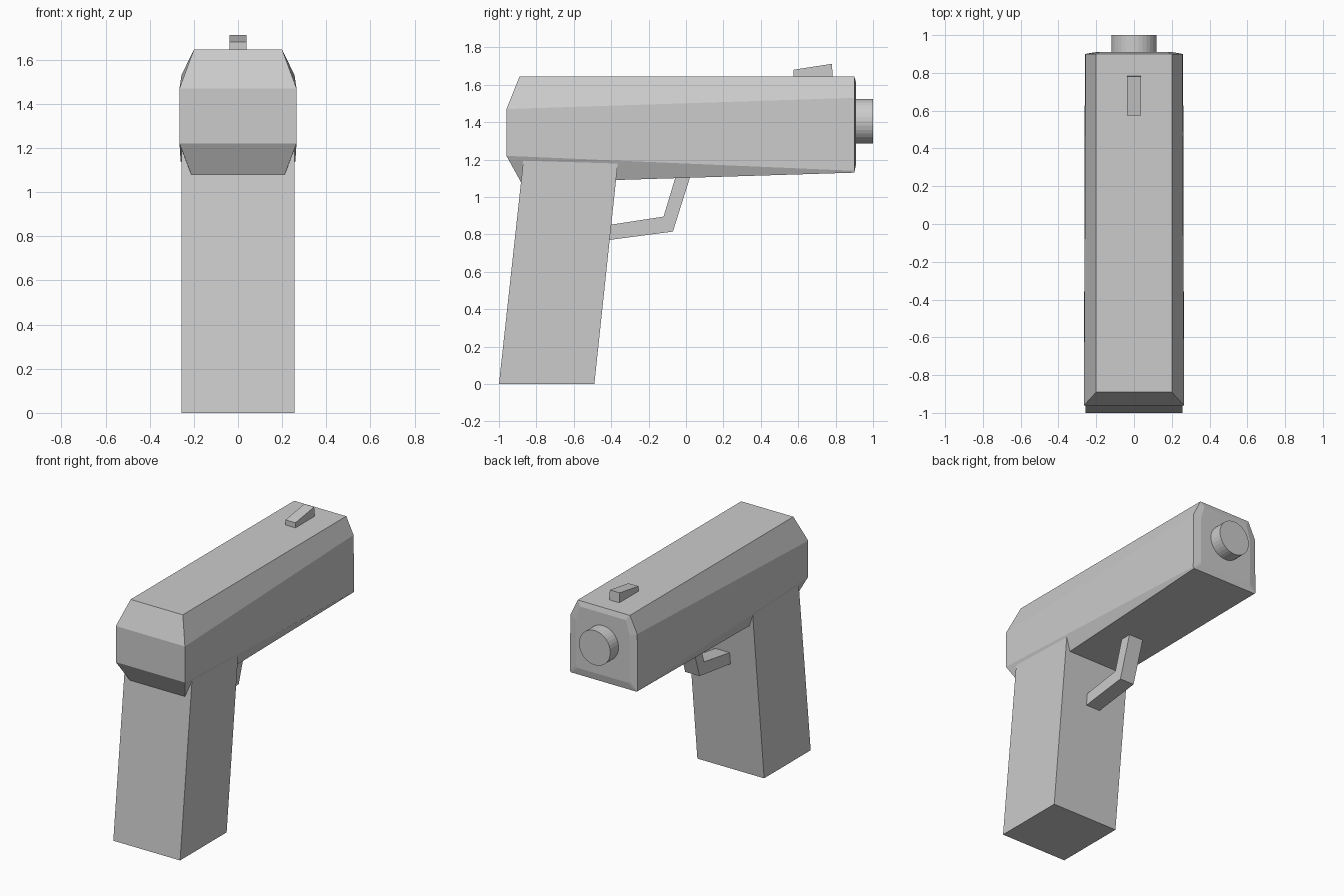
import bpy, bmesh, math

if "Cube" in bpy.data.objects:
    bpy.data.objects.remove(bpy.data.objects["Cube"])


def finish(name, bm):
    bmesh.ops.recalc_face_normals(bm, faces=bm.faces[:])
    mesh = bpy.data.meshes.new(name)
    bm.to_mesh(mesh)
    bm.free()
    obj = bpy.data.objects.new(name, mesh)
    bpy.context.collection.objects.link(obj)
    return obj


def ring(bm, half):
    """Closed symmetric loop from (x, y, z) points on the +x side, top to bottom."""
    pts = half + [(-x, y, z) for x, y, z in reversed(half)]
    return [bm.verts.new(p) for p in pts]


def bridge(bm, a, b):
    n = len(a)
    for i in range(n):
        j = (i + 1) % n
        bm.faces.new((a[i], a[j], b[j], b[i]))


def side_profile(name, pts, half_width):
    """Extrude a (y, z) outline across x."""
    bm = bmesh.new()
    a = [bm.verts.new((-half_width, y, z)) for y, z in pts]
    b = [bm.verts.new((half_width, y, z)) for y, z in pts]
    bm.faces.new(a)
    bm.faces.new(b)
    bridge(bm, a, b)
    return finish(name, bm)


# Body: chamfered housing tapering toward the muzzle
bm = bmesh.new()
rear = ring(bm, [(.2, -.89, 1.645), (.265, -.96, 1.47),
                 (.265, -.96, 1.22), (.21, -.88, 1.075)])
front = ring(bm, [(.2, .90, 1.645), (.256, .90, 1.53),
                  (.26, .90, 1.14), (.252, .90, 1.13)])
nose = ring(bm, [(.175, .91, 1.61), (.205, .91, 1.51),
                 (.205, .91, 1.19), (.195, .91, 1.18)])
bridge(bm, rear, front)
bridge(bm, front, nose)
bm.faces.new(nose)
for i in range(3):                      # sloped rear panels
    bm.faces.new((rear[i], rear[i + 1], rear[6 - i], rear[7 - i]))
finish("body", bm)

# Grip: slanted block, top sunk into the body
side_profile("grip", [(-1, 0), (-.49, 0), (-.352, 1.3), (-.858, 1.3)], .256)

# Trigger guard: bent bar from grip to body
side_profile("trigger_guard",
             [(-.42, .769), (-.07, .815), (.026, 1.12),
              (-.052, 1.12), (-.12, .895), (-.42, .849)], .055)

# Front sight: small wedge on top
side_profile("front_sight",
             [(.575, 1.63), (.785, 1.63), (.78, 1.712), (.575, 1.68)], .038)

# Muzzle: short cylinder
bpy.ops.mesh.primitive_cylinder_add(vertices=32, radius=.12, depth=.15,
                                    location=(0, .925, 1.405),
                                    rotation=(math.pi / 2, 0, 0))
bpy.context.object.name = "muzzle"
